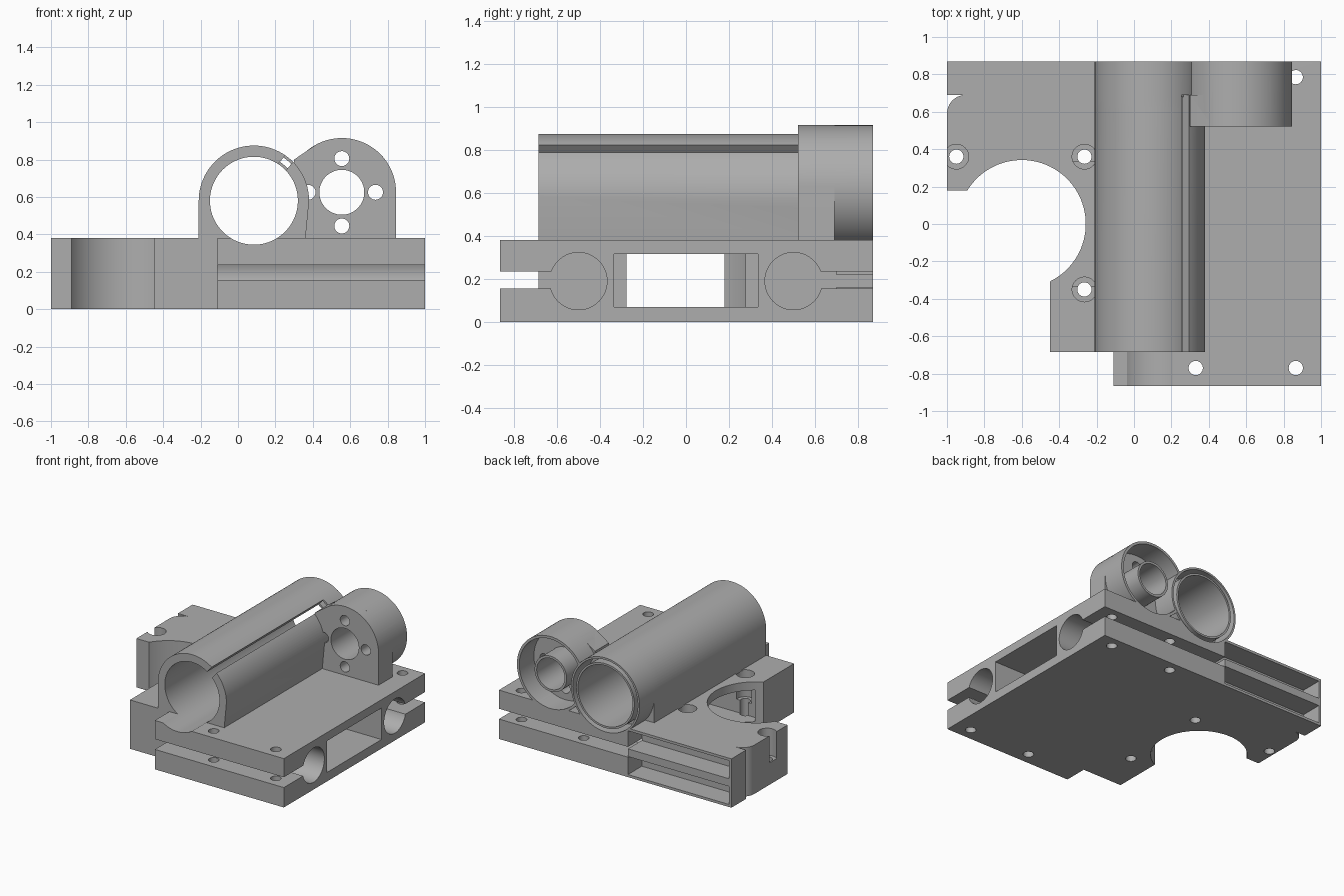
import bpy, bmesh, math
from mathutils import Matrix

if "Cube" in bpy.data.objects:
    bpy.data.objects.remove(bpy.data.objects["Cube"])

grey = bpy.data.materials.new("plain grey")
grey.use_nodes = True
colour = (0.42, 0.42, 0.42, 1)
grey.diffuse_color = colour
grey.node_tree.nodes["Principled BSDF"].inputs["Base Color"].default_value = colour


def finish(bm, name):
    bmesh.ops.recalc_face_normals(bm, faces=bm.faces)
    mesh = bpy.data.meshes.new(name)
    bm.to_mesh(mesh)
    bm.free()
    mesh.materials.append(grey)
    ob = bpy.data.objects.new(name, mesh)
    bpy.context.scene.collection.objects.link(ob)
    return ob


def place(axis, a, b, d):
    """Point from two cross-section coordinates and a depth along the axis."""
    return {"x": (d, a, b), "y": (a, d, b), "z": (a, b, d)}[axis]


def prism(name, axis, points, start, end):
    bm = bmesh.new()
    rings = [[bm.verts.new(place(axis, a, b, d)) for a, b in points] for d in (start, end)]
    n = len(points)
    bm.faces.new(rings[0])
    bm.faces.new(rings[1])
    for i in range(n):
        j = (i + 1) % n
        bm.faces.new((rings[0][i], rings[0][j], rings[1][j], rings[1][i]))
    return finish(bm, name)


def arc(a, b, r, first, last, steps):
    angles = [math.radians(first + (last - first) * i / steps) for i in range(steps + 1)]
    return [(a + r * math.cos(t), b + r * math.sin(t)) for t in angles]


def rod(name, axis, a, b, r, start, end, sides=72):
    return prism(name, axis, arc(a, b, r, 0, 360, sides)[:-1], start, end)


def box(name, x0, x1, y0, y1, z0, z1):
    return prism(name, "z", [(x0, y0), (x1, y0), (x1, y1), (x0, y1)], z0, z1)


def combine(target, tool, operation="DIFFERENCE"):
    tool.hide_render = True
    mod = target.modifiers.new("combine", "BOOLEAN")
    mod.operation = operation
    mod.solver = "EXACT"
    mod.object = tool
    bpy.context.view_layer.update()
    result = bpy.data.meshes.new_from_object(
        target.evaluated_get(bpy.context.evaluated_depsgraph_get()))
    target.modifiers.clear()
    target.data = result
    bpy.data.objects.remove(tool)


TOP, BACK, STEP = 0.38, 0.87, 0.69
TUBE, MOTOR = (0.085, 0.58), (0.555, 0.625)
BORE, SHELL = 0.235, 0.295

# Carriage plate outline with the rounded notch and stepped front
outline = [(-0.11, -0.865), (1, -0.865), (1, BACK), (-1, BACK), (-1, STEP), (-0.9, STEP)]
outline += arc(-0.9, 0.59, 0.1, 90, 180, 12)[1:]
outline += [(-1, 0.18), (-0.6, 0.18), (-0.6, -0.2), (-0.45, -0.2), (-0.45, -0.685), (-0.11, -0.685)]
base = prism("carriage_base", "z", outline, 0, TOP)
combine(base, rod("round_recess", "z", -0.6, 0, 0.342, -0.1, 0.5, 96))

# Rod channels, their clamping slots and the middle window
for side in (-1, 1):
    combine(base, rod("rod_channel", "x", side * 0.5, 0.19, 0.133, -0.11, 1.1))
    low, high = sorted((side * 0.55, side * 0.95))
    combine(base, box("clamp_slot", -0.11, 1.1, low, high, 0.155, 0.235))
combine(base, box("window", -0.4, 1.1, -0.335, 0.335, 0.07, 0.315))

# Two pockets in the rear face
for z0, z1 in ((0.02, 0.16), (0.22, 0.36)):
    combine(base, box("rear_pocket", -0.98, -0.11, 0.7, 0.95, z0, z1))

# Screw holes, three of them counterbored
for x, y in ((0.865, 0.785), (0.33, 0.785), (0.865, -0.77), (0.33, -0.77)):
    combine(base, rod("screw_hole", "z", x, y, 0.038, -0.1, 0.5, 32))
for x, y in ((-0.95, 0.36), (-0.265, 0.36), (-0.265, -0.35)):
    combine(base, rod("screw_hole", "z", x, y, 0.038, -0.1, 0.5, 32))
    combine(base, rod("counterbore", "z", x, y, 0.066, 0.17, 0.5, 32))

# Tube holder: arched body with a round rear shell
tx, tz = TUBE
arch = arc(tx, tz, SHELL, 180, 0, 48) + [(0.36, 0.37), (tx - SHELL, 0.37)]
holder = prism("tube_holder", "y", arch, -0.685, STEP)
combine(holder, rod("rear_shell", "y", tx, tz, SHELL, 0.6, BACK, 96), "UNION")

# Motor mount: gusseted plate with a round rear shell
mx, mz = MOTOR
plate = arc(mx, mz, 0.29, 0, 118, 36) + [(0.3, 0.8), (0.3, 0.37), (mx + 0.29, 0.37)]
mount = prism("motor_mount", "y", plate, 0.52, STEP)
combine(mount, rod("rear_shell", "y", mx, mz, 0.29, 0.6, BACK, 96), "UNION")
combine(mount, rod("tube_clearance", "y", tx, tz, 0.288, 0.4, 1, 96))

# Bore and rear counterbore run through the holder and the base
for part in (holder, base):
    combine(part, rod("bore", "y", tx, tz, BORE, -1, 1, 96))
    combine(part, rod("rear_counterbore", "y", tx, tz, 0.28, STEP, 1, 96))

# Lengthwise slot in the tube wall
t = math.radians(50)
radial, across = (math.cos(t), math.sin(t)), (-math.sin(t), math.cos(t))
corners = [(tx + u * radial[0] + v * across[0], tz + u * radial[1] + v * across[1])
           for u, v in ((0.2, -0.027), (0.4, -0.027), (0.4, 0.027), (0.2, 0.027))]
combine(holder, prism("tube_slot", "y", corners, -0.8, STEP))

# Motor cavity cuts the mount and dips into the base
for part in (mount, base):
    combine(part, rod("motor_cavity", "y", mx, mz, 0.27, STEP, 1, 96))
combine(mount, rod("shaft_hole", "y", mx, mz, 0.12, 0.4, 1))
for dx, dz in ((0.18, 0), (-0.18, 0), (0, 0.18), (0, -0.18)):
    combine(mount, rod("bolt_hole", "y", mx + dx, mz + dz, 0.04, 0.4, 1, 32))

# Thin inner sleeves behind the bore and the shaft hole
sleeve = rod("tube_sleeve", "y", tx, tz, 0.25, 0.68, BACK, 96)
combine(sleeve, rod("bore", "y", tx, tz, BORE, 0.5, 1, 96))
boss = rod("shaft_sleeve", "y", mx, mz, 0.138, 0.68, BACK)
combine(boss, rod("bore", "y", mx, mz, 0.12, 0.5, 1))

# Smooth the round walls and keep the edges crisp
bpy.ops.object.select_all(action="DESELECT")
for part in (base, holder, mount, sleeve, boss):
    part.select_set(True)
bpy.context.view_layer.objects.active = base
bpy.ops.object.shade_smooth_by_angle(angle=math.radians(30))
